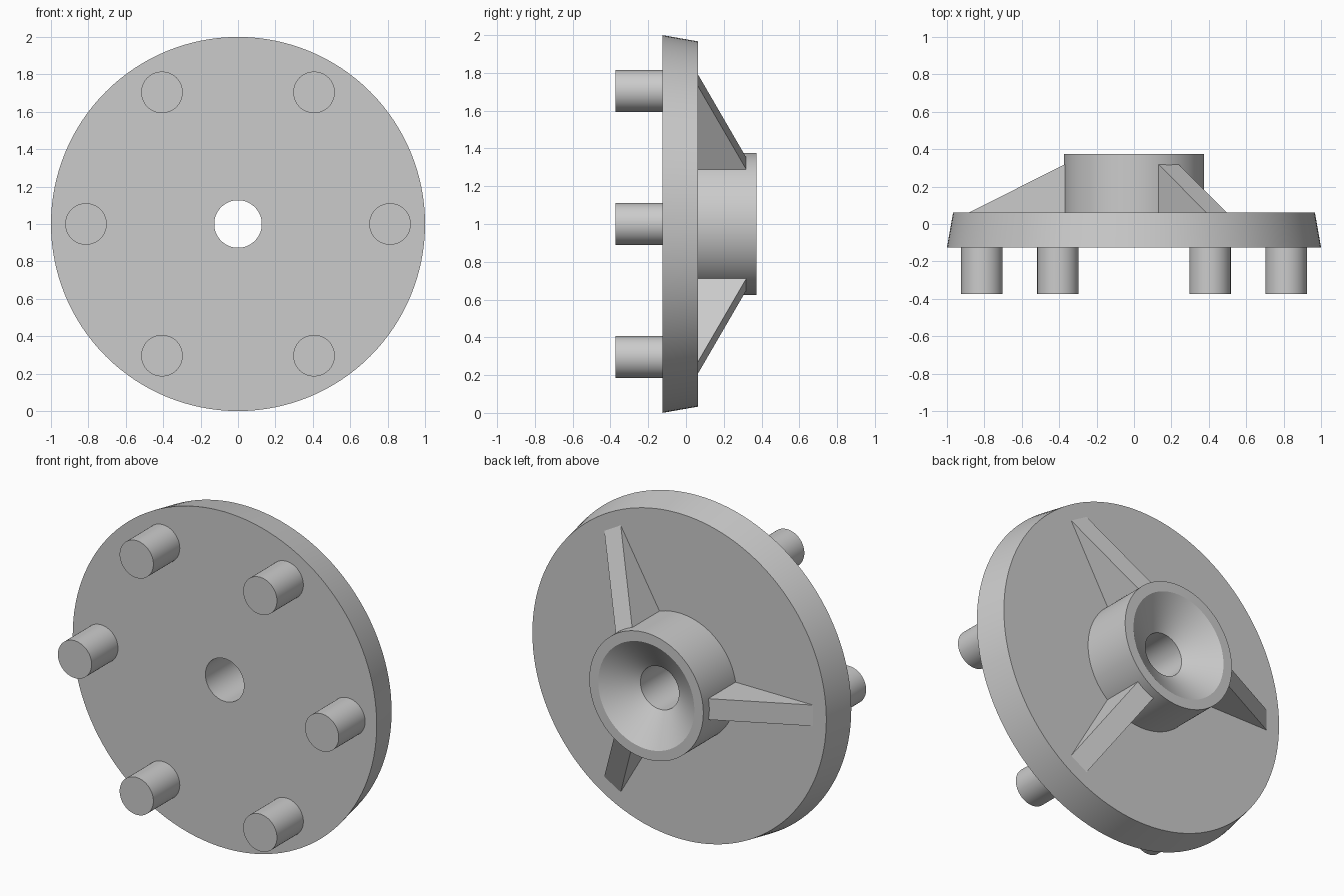
import bpy, bmesh, math
from mathutils import Matrix, Vector

cube = bpy.data.objects.get("Cube")
if cube:
    bpy.data.objects.remove(cube, do_unlink=True)

grey = bpy.data.materials.new("plain grey")
grey.use_nodes = True
grey.diffuse_color = (0.6, 0.6, 0.6, 1)
grey.node_tree.nodes["Principled BSDF"].inputs["Base Color"].default_value = (0.6, 0.6, 0.6, 1)

CENTRE = Vector((0, 0, 1))
FRONT, BACK, HUB_END = -0.125, 0.0625, 0.373


def finish(name, bm, smooth=True):
    bmesh.ops.recalc_face_normals(bm, faces=bm.faces)
    mesh = bpy.data.meshes.new(name)
    bm.to_mesh(mesh)
    bm.free()
    mesh.materials.append(grey)
    obj = bpy.data.objects.new(name, mesh)
    bpy.context.collection.objects.link(obj)
    if smooth:
        bpy.ops.object.select_all(action="DESELECT")
        obj.select_set(True)
        bpy.context.view_layer.objects.active = obj
        bpy.ops.object.shade_smooth_by_angle(angle=math.radians(30))
    return obj


# Disc, hub, countersink and bore turned from one closed (radius, y) profile
def lathe(name, profile, steps=128):
    bm = bmesh.new()
    verts = [bm.verts.new((r, y, 1)) for r, y in profile]
    edges = [bm.edges.new((v, verts[i - 1])) for i, v in enumerate(verts)]
    bmesh.ops.spin(bm, geom=verts + edges, cent=CENTRE, axis=(0, 1, 0),
                   angle=math.tau, steps=steps, use_merge=True)
    bmesh.ops.remove_doubles(bm, verts=bm.verts, dist=0.0001)
    return finish(name, bm)


lathe("disc_with_hub", [
    (0.127, FRONT), (1.0, FRONT), (0.967, BACK), (0.375, BACK),
    (0.375, HUB_END), (0.316, HUB_END), (0.127, 0.247)])

# Six round pegs on the front
for i in range(6):
    a = math.tau * i / 6
    bm = bmesh.new()
    place = (Matrix.Translation((0.813 * math.cos(a), (FRONT - 0.373) / 2, 1 + 0.813 * math.sin(a)))
             @ Matrix.Rotation(math.pi / 2, 4, "X"))
    bmesh.ops.create_cone(bm, cap_ends=True, segments=64, radius1=0.111, radius2=0.111,
                          depth=FRONT + 0.373, matrix=place)
    finish(f"peg_{i + 1}", bm)

# Three sloping ribs between the hub and the back of the disc
for i in range(3):
    bm = bmesh.new()
    outline = [(0.355, BACK), (0.88, BACK), (0.372, 0.318), (0.355, 0.318)]
    side = bm.faces.new([bm.verts.new((r, y, -0.0625)) for r, y in outline])
    grown = bmesh.ops.extrude_face_region(bm, geom=[side], use_keep_orig=True)
    bmesh.ops.translate(bm, vec=(0, 0, 0.125),
                        verts=[g for g in grown["geom"] if isinstance(g, bmesh.types.BMVert)])
    turn = Matrix.Rotation(math.radians(60 + 120 * i), 4, "Y")
    bmesh.ops.transform(bm, matrix=Matrix.Translation(CENTRE) @ turn, verts=bm.verts)
    finish(f"rib_{i + 1}", bm, smooth=False)
